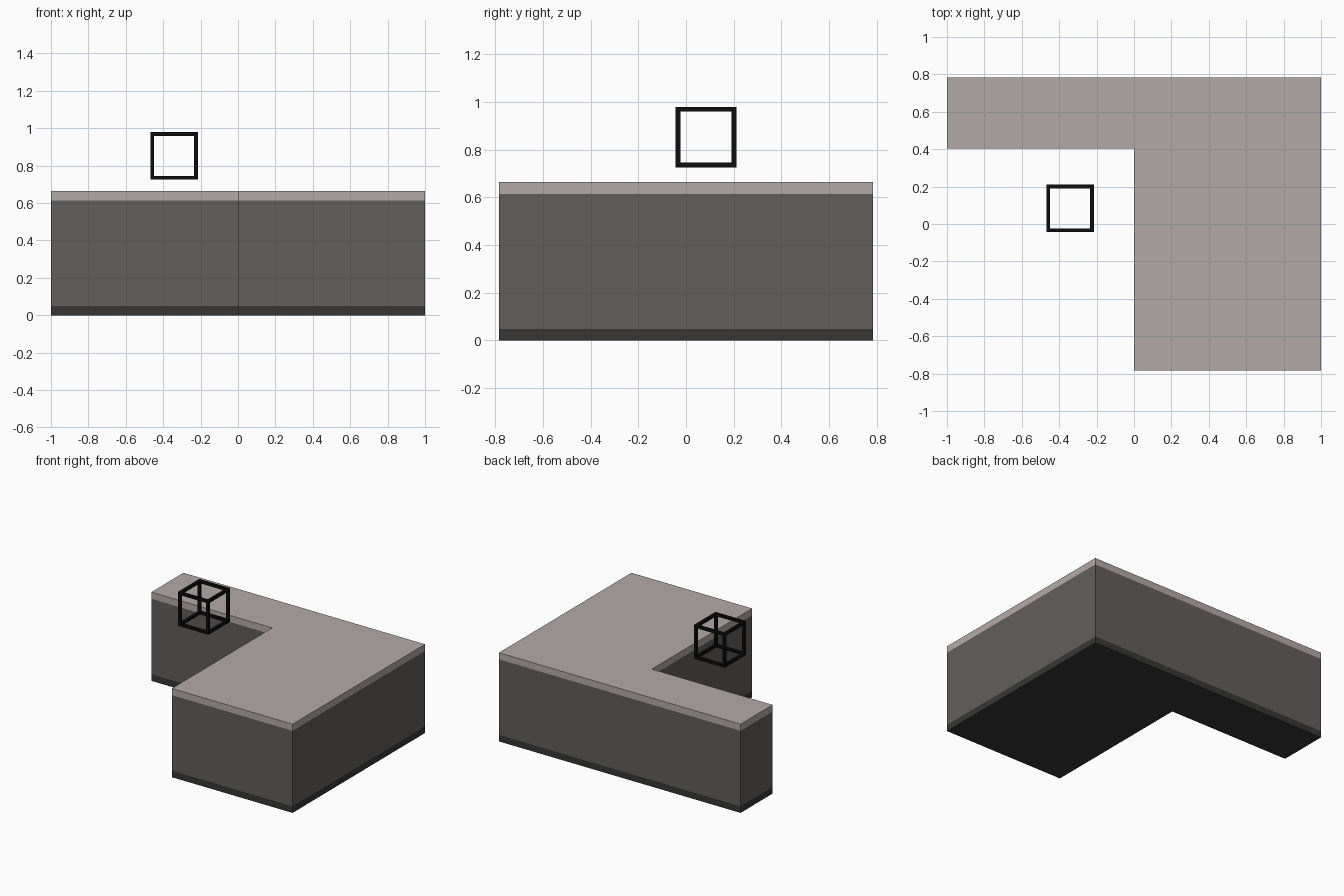
import bpy, bmesh
from mathutils import Matrix, Vector

if "Cube" in bpy.data.objects:
    bpy.data.objects.remove(bpy.data.objects["Cube"])


def colour(name, rgb):
    mat = bpy.data.materials.new(name)
    mat.diffuse_color = (*rgb, 1)
    mat.use_nodes = True
    mat.node_tree.nodes["Principled BSDF"].inputs["Base Color"].default_value = mat.diffuse_color
    return mat


def make_object(name, bm, mat):
    bmesh.ops.recalc_face_normals(bm, faces=bm.faces)
    mesh = bpy.data.meshes.new(name)
    bm.to_mesh(mesh)
    bm.free()
    mesh.materials.append(mat)
    obj = bpy.data.objects.new(name, mesh)
    bpy.context.collection.objects.link(obj)
    return obj


# L-shaped plan shared by all counter layers
PLAN = [(-1, 0.404), (0, 0.404), (0, -0.783), (1, -0.783), (1, 0.783), (-1, 0.783)]


def layer(name, z0, z1, mat):
    bm = bmesh.new()
    face = bm.faces.new([bm.verts.new((x, y, z0)) for x, y in PLAN])
    top = bmesh.ops.extrude_face_region(bm, geom=[face], use_keep_orig=True)["geom"]
    verts = [v for v in top if isinstance(v, bmesh.types.BMVert)]
    bmesh.ops.translate(bm, verts=verts, vec=(0, 0, z1 - z0))
    make_object(name, bm, mat)


# Counter: dark base, cabinet body, pale worktop
layer("base_plinth", 0, 0.049, colour("dark_grey", (0.038, 0.037, 0.036)))
layer("counter_body", 0.049, 0.614, colour("warm_grey", (0.122, 0.112, 0.107)))
layer("worktop", 0.614, 0.664, colour("pale_stone", (0.45, 0.40, 0.39)))

# Floating cube frame: four square bars along each axis
SIZE, BAR = 0.254, 0.02
CENTRE = Vector((-0.341, 0.084, 0.852))
offset = (SIZE - BAR) / 2
bm = bmesh.new()
for axis in range(3):
    a, b = (axis + 1) % 3, (axis + 2) % 3
    for sa in (-1, 1):
        for sb in (-1, 1):
            pos, dim = Vector(), Vector((BAR, BAR, BAR))
            pos[a], pos[b] = sa * offset, sb * offset
            dim[axis] = SIZE if axis == 0 else SIZE - 2 * BAR
            if axis == 1:
                dim[axis] = SIZE - 2 * BAR
            bmesh.ops.create_cube(bm, size=1, matrix=Matrix.Translation(CENTRE + pos) @ Matrix.Diagonal((*dim, 1)))
make_object("cube_frame", bm, colour("black", (0.004, 0.004, 0.004)))
